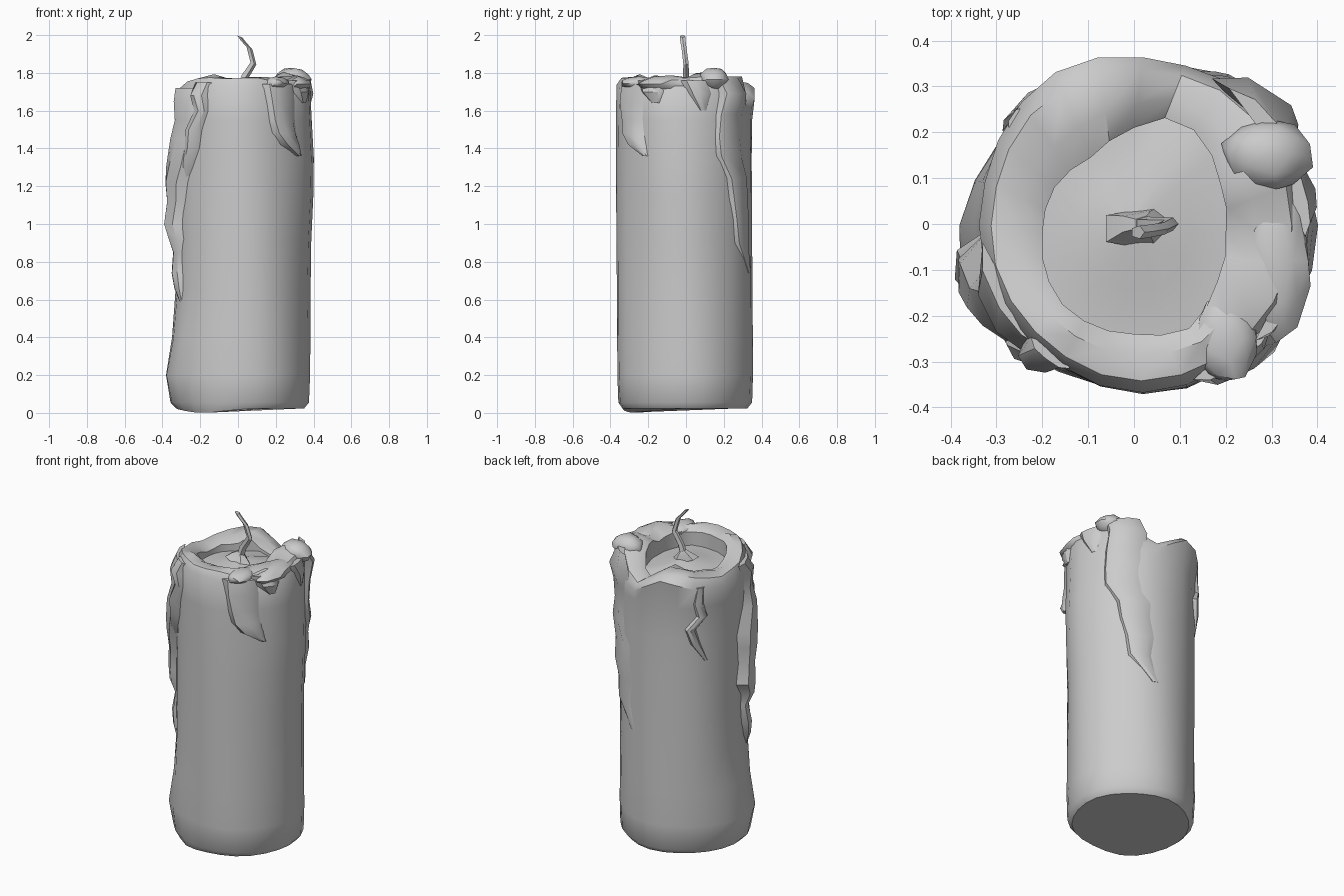
import bpy, bmesh, random
from math import sin, cos, radians, exp
from mathutils import Vector

if "Cube" in bpy.data.objects:
    bpy.data.objects.remove(bpy.data.objects["Cube"])

random.seed(4)


def lerp_table(table, v):
    if v <= table[0][0]:
        return table[0][1]
    for (a, p), (b, q) in zip(table, table[1:]):
        if v <= b:
            return p + (q - p) * (v - a) / (b - a)
    return table[-1][1]


def bump(deg, centre, width):
    d = (deg - centre + 180) % 360 - 180
    return exp(-(d / width) ** 2)


def make_object(name, verts, faces, angle=40):
    me = bpy.data.meshes.new(name)
    me.from_pydata(verts, [], faces)
    bm = bmesh.new()
    bm.from_mesh(me)
    bmesh.ops.recalc_face_normals(bm, faces=bm.faces)
    bm.to_mesh(me)
    bm.free()
    ob = bpy.data.objects.new(name, me)
    bpy.context.collection.objects.link(ob)
    bpy.ops.object.select_all(action='DESELECT')
    ob.select_set(True)
    bpy.context.view_layer.objects.active = ob
    bpy.ops.object.shade_smooth_by_angle(angle=radians(angle))
    return ob


def loft(name, rings, angle=40):
    n = len(rings[0])
    verts = [p for r in rings for p in r]
    faces = []
    for i in range(len(rings) - 1):
        for j in range(n):
            k = (j + 1) % n
            faces.append((i * n + j, i * n + k, (i + 1) * n + k, (i + 1) * n + j))
    faces.append(tuple(range(n))[::-1])
    faces.append(tuple((len(rings) - 1) * n + j for j in range(n)))
    return make_object(name, verts, faces, angle)


# Shared wax surface: slightly wavy column with a slumped foot on the left
def radius(deg, z):
    r = 0.354 + 0.02 * exp(-((z - 1.3) / 0.3) ** 2) * bump(deg, 0, 45)
    r += 0.006 * bump(deg, 0, 40) + 0.01 * bump(deg, 272, 45)
    r += 0.062 * bump(deg, 195, 30) * exp(-((z - 0.2) / 0.2) ** 2)
    r += 0.025 * bump(deg, 120, 45) * exp(-((z - 1.72) / 0.13) ** 2)
    return r + 0.004 * sin(radians(deg * 5) + z * 2)


def on_wax(deg, z, off=0.0):
    r = radius(deg, z) + off
    return Vector((0.02 + r * cos(radians(deg)), r * sin(radians(deg)) - 0.003, z))


# Candle body with an uneven melted rim and a shallow pool
rim = [(0, 1.77), (28, 1.81), (50, 1.75), (68, 1.65), (82, 1.67), (105, 1.76), (135, 1.73),
       (165, 1.71), (190, 1.72), (215, 1.76), (240, 1.78), (262, 1.775), (285, 1.78),
       (310, 1.76), (335, 1.79), (360, 1.77)]
inner = [(0, .20), (35, .22), (55, .26), (75, .26), (95, .22), (120, .19), (150, .20),
         (180, .20), (225, .22), (270, .22), (300, .24), (330, .21), (360, .20)]
N = 24
angles = [360 * i / N for i in range(N)]
rings = [[on_wax(a, 0.024 - 0.024 * bump(a, 232, 30), -0.03) for a in angles]]
for z in (0.055, 0.2, 0.4, 0.65, 0.9, 1.15, 1.35, 1.55):
    rings.append([on_wax(a, z, -0.005 if z < 0.1 else 0) for a in angles])


def rim_ring(f, dz, jitter=0.0):
    out = []
    for a in angles:
        h = lerp_table(rim, a) + dz + random.uniform(-jitter, jitter)
        o, i = radius(a, h), lerp_table(inner, a)
        r = i + (o - i) * f
        out.append(Vector((0.02 * f + r * cos(radians(a)), r * sin(radians(a)) - 0.02 * (1 - f), h)))
    return out


rings += [rim_ring(1.0, -0.05, 0.015), rim_ring(0.8, -0.005, 0.01),
          rim_ring(0.35, 0.005, 0.01), rim_ring(0.0, -0.02, 0.01)]
for s, z in ((1.0, 1.665), (0.6, 1.672), (0.15, 1.70)):
    rings.append([Vector((s * lerp_table(inner, a) * cos(radians(a)),
                          s * lerp_table(inner, a) * sin(radians(a)) - 0.02 * s,
                          min(z, lerp_table(rim, a) - 0.025) if s == 1 else z)) for a in angles])
loft("candle_body", rings)


# Wax runs hugging the column: (angle, height, width before, width after, thickness)
def wax_run(name, path):
    secs = []
    for a, z, w0, w1, t in path:
        secs.append([on_wax(a - w0, z, -0.008), on_wax(a - w0 * 0.6, z, t * 0.8),
                     on_wax(a, z, t), on_wax(a + w1 * 0.6, z, t * 0.6),
                     on_wax(a + w1, z, -0.008), on_wax(a, z, -0.03)])
    return loft(name, secs, 35)


wax_run("left_wax_run", [
    (210, 1.72, 24, 20, 0.005), (216, 1.65, 22, 20, 0.04), (213, 1.55, 18, 22, 0.03),
    (212, 1.45, 20, 16, 0.055), (205, 1.31, 22, 18, 0.065), (200, 1.22, 16, 17, 0.07),
    (199, 1.12, 13, 15, 0.06), (196, 1.0, 14, 13, 0.072), (200, 0.92, 9, 12, 0.055),
    (198, 0.85, 8, 10, 0.025), (201, 0.74, 9, 9, 0.04), (203, 0.66, 6, 8, 0.03),
    (206, 0.58, 3, 3, 0.0)])
wax_run("front_left_wax_run", [
    (234, 1.75, 9, 9, 0.005), (231, 1.68, 8, 9, 0.05), (233, 1.6, 8, 8, 0.03),
    (226, 1.5, 8, 8, 0.05), (224, 1.4, 7, 7, 0.045), (216, 1.3, 7, 8, 0.03),
    (208, 1.18, 3, 3, 0.0)])
wax_run("front_right_wax_run", [
    (302, 1.74, 14, 22, 0.01), (301, 1.65, 10, 22, 0.03), (305, 1.55, 12, 18, 0.025),
    (308, 1.48, 12, 16, 0.035), (316, 1.42, 12, 10, 0.035), (325, 1.36, 3, 3, 0.015)])
wax_run("right_wax_flap", [
    (330, 1.76, 16, 14, 0.005), (332, 1.70, 13, 10, 0.03), (334, 1.64, 4, 4, 0.005)])
wax_run("right_rear_wax_flap", [
    (8, 1.76, 12, 16, 0.005), (12, 1.69, 10, 12, 0.025), (15, 1.6, 3, 4, 0.003)])
wax_run("rear_right_wax_curtain", [
    (34, 1.78, 9, 24, 0.01), (39, 1.69, 10, 26, 0.055), (35, 1.58, 9, 28, 0.03),
    (33, 1.46, 8, 28, 0.02), (34, 1.36, 8, 28, 0.03), (45, 1.24, 8, 26, 0.02),
    (46, 1.13, 6, 24, 0.03), (52, 1.02, 8, 22, 0.018), (54, 0.9, 7, 16, 0.022),
    (72, 0.74, 3, 5, 0.0)])
wax_run("rear_left_wax_run", [
    (140, 1.68, 4, 4, 0.0), (138, 1.58, 5, 6, 0.012), (143, 1.5, 7, 5, 0.025),
    (131, 1.42, 5, 6, 0.025), (136, 1.33, 5, 5, 0.02), (146, 1.22, 2, 2, 0.0)])


# Lumps of hardened wax on the rim
def lump(name, loc, size):
    bm = bmesh.new()
    bmesh.ops.create_icosphere(bm, subdivisions=2, radius=1)
    verts = []
    for v in bm.verts:
        k = random.uniform(0.92, 1.06)
        verts.append([loc[i] + v.co[i] * size[i] * k for i in range(3)])
    faces = [[v.index for v in f.verts] for f in bm.faces]
    bm.free()
    make_object(name, verts, faces, 45)


lump("rear_right_rim_lump", (0.29, 0.15, 1.765), (0.1, 0.08, 0.065))
lump("right_rim_lump", (0.31, -0.08, 1.74), (0.075, 0.17, 0.045))
lump("front_right_rim_lump", (0.2, -0.25, 1.745), (0.07, 0.1, 0.035))


# Wick and its small wax mound
def tube(name, pts):
    secs = []
    for x, y, z, rx, ry in pts:
        secs.append([Vector((x + rx * cos(radians(a)), y + ry * sin(radians(a)), z - 0.4 * rx * cos(radians(a))))
                     for a in range(0, 360, 72)])
    loft(name, secs, 30)


tube("wick", [(0.0, 0, 1.67, 0.024, 0.02), (0.035, 0, 1.78, 0.02, 0.016),
              (0.08, 0.0, 1.85, 0.017, 0.015), (0.06, -0.01, 1.93, 0.017, 0.014),
              (0.025, -0.016, 1.97, 0.017, 0.015), (0.008, -0.018, 1.993, 0.015, 0.015)])
tube("wick_mound", [(0.02, -0.01, 1.68, 0.10, 0.05), (0.02, 0, 1.72, 0.055, 0.03),
                    (0.02, 0, 1.745, 0.02, 0.018)])
